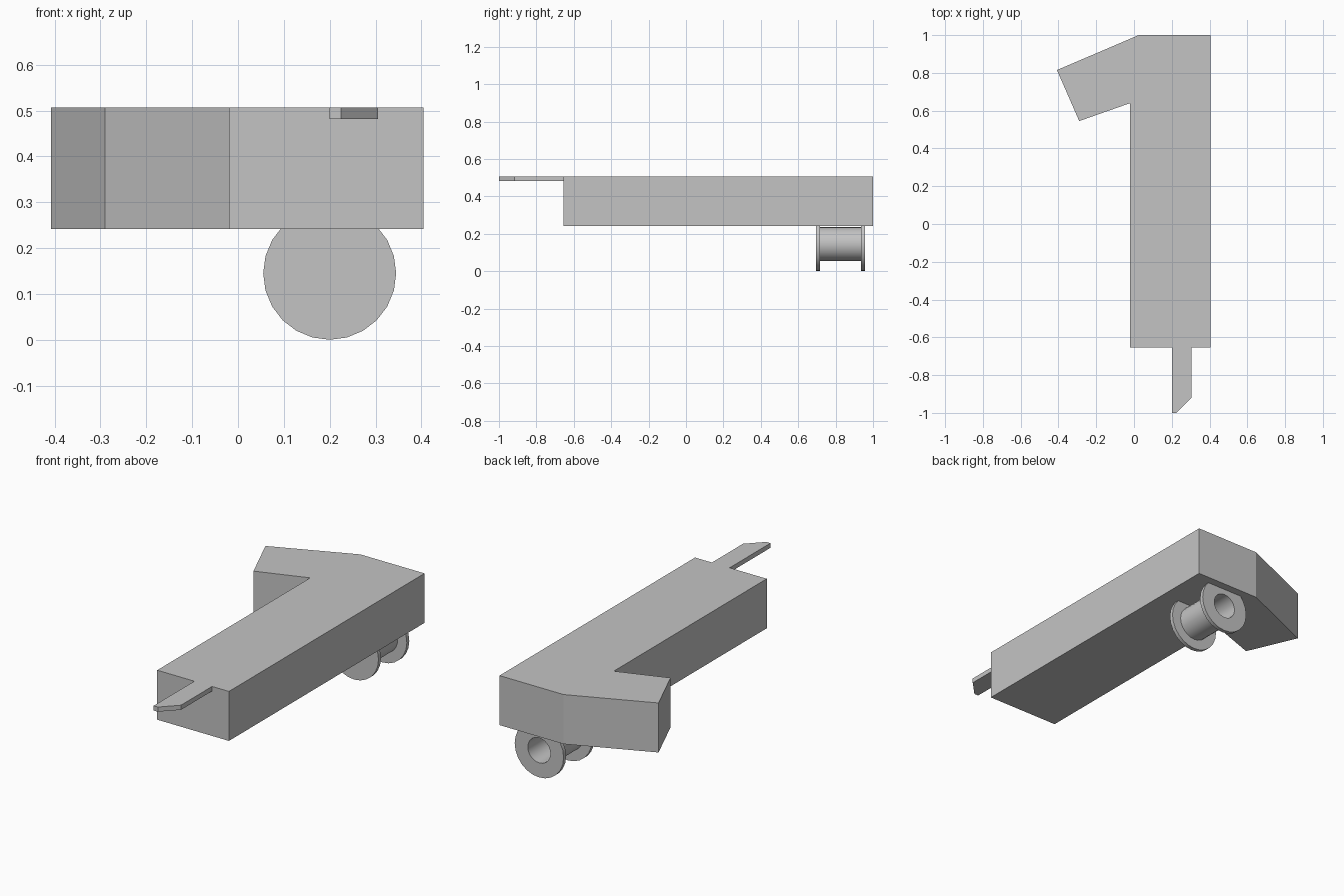
import bpy, bmesh, math
from mathutils import Matrix

cube = bpy.data.objects.get("Cube")
if cube:
    bpy.data.objects.remove(cube, do_unlink=True)

GREY = (0.55, 0.55, 0.55, 1)
grey = bpy.data.materials.new("plain grey")
grey.use_nodes = True
grey.diffuse_color = GREY
grey.node_tree.nodes["Principled BSDF"].inputs["Base Color"].default_value = GREY


def finish(name, bm):
    bmesh.ops.recalc_face_normals(bm, faces=bm.faces)
    mesh = bpy.data.meshes.new(name)
    bm.to_mesh(mesh)
    bm.free()
    mesh.materials.append(grey)
    obj = bpy.data.objects.new(name, mesh)
    bpy.context.collection.objects.link(obj)
    return obj


def slab(name, outline, bottom, top):
    """Extrude a plan outline straight up."""
    bm = bmesh.new()
    face = bm.faces.new([bm.verts.new((x, y, bottom)) for x, y in outline])
    up = bmesh.ops.extrude_face_region(bm, geom=[face])["geom"]
    verts = [v for v in up if isinstance(v, bmesh.types.BMVert)]
    bmesh.ops.translate(bm, verts=verts, vec=(0, 0, top - bottom))
    return finish(name, bm)


def lathe(name, profile, centre, sides):
    """Spin a (radius, y) profile about a y axis through centre (x, z)."""
    bm = bmesh.new()
    verts = [bm.verts.new((0, y, -r)) for r, y in profile]
    edges = [bm.edges.new(pair) for pair in zip(verts, verts[1:])]
    bmesh.ops.spin(bm, geom=verts + edges, cent=(0, 0, 0), axis=(0, 1, 0),
                   angle=math.tau, steps=sides, use_duplicate=False)
    bmesh.ops.remove_doubles(bm, verts=bm.verts, dist=0.0005)
    bmesh.ops.transform(bm, verts=bm.verts,
                        matrix=Matrix.Translation((centre[0], 0, centre[1])))
    return finish(name, bm)


# Long block with an angled arm at the back
slab("body", [(-0.02, -0.655), (0.405, -0.655), (0.405, 1), (0.025, 1),
              (-0.408, 0.815), (-0.29, 0.545), (-0.02, 0.64)], 0.242, 0.507)

# Thin tongue with one clipped corner, flush with the top
slab("front_tongue", [(0.2, -0.655), (0.2, -1), (0.225, -1),
                      (0.305, -0.918), (0.305, -0.655)], 0.482, 0.507)

# Spool: closed front flange, hub, rear flange, blind bore from behind
RIM, HUB, BORE = 0.145, 0.091, 0.067
spool = lathe("spool", [(0, 0.696), (RIM, 0.696), (RIM, 0.717), (HUB, 0.717),
                        (HUB, 0.936), (RIM, 0.936), (RIM, 0.957),
                        (BORE, 0.957), (BORE, 0.717), (0, 0.717)],
              (0.2, 0.145), 24)
bpy.ops.object.select_all(action="DESELECT")
spool.select_set(True)
bpy.context.view_layer.objects.active = spool
bpy.ops.object.shade_smooth_by_angle(angle=math.radians(35))
